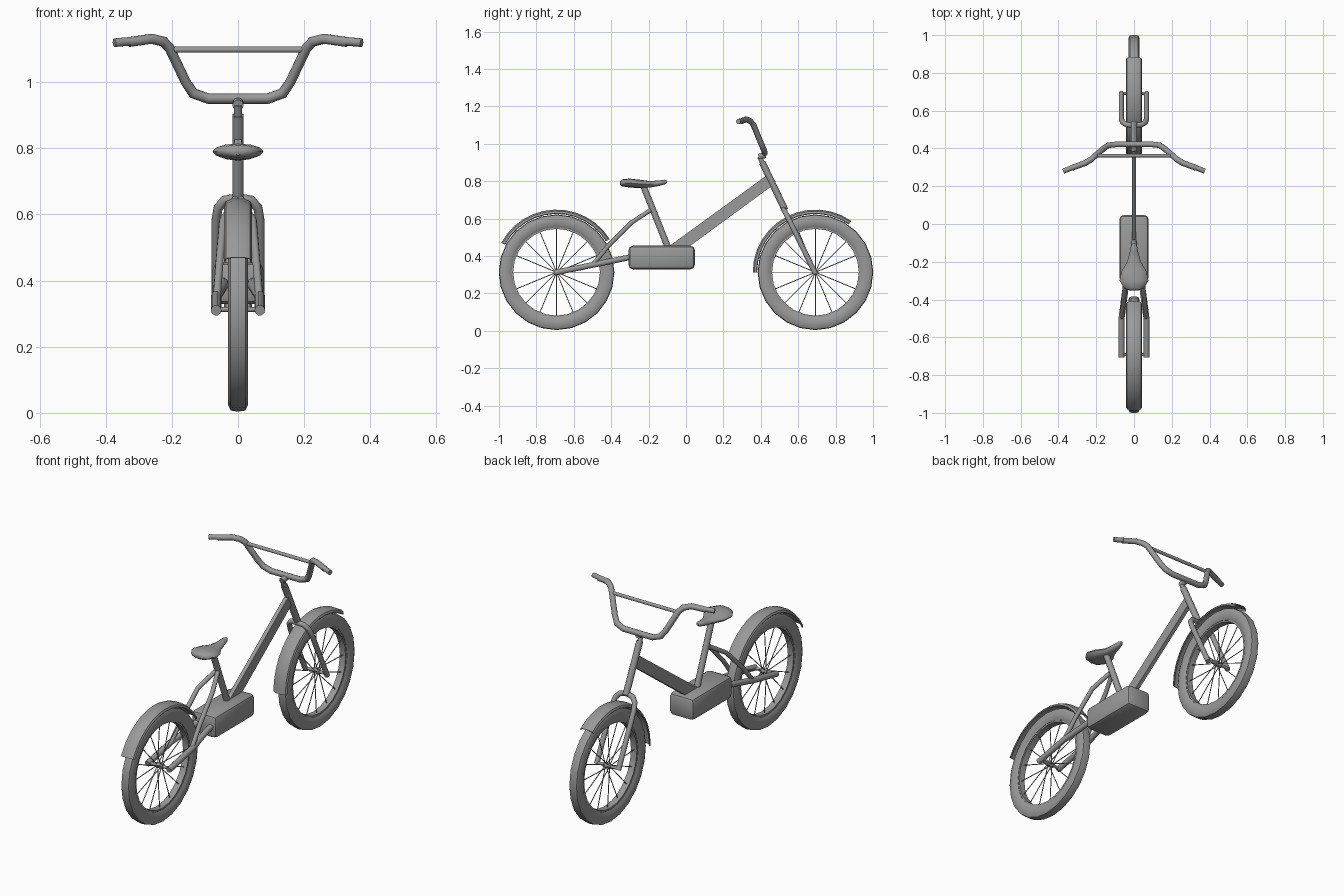
import bpy, bmesh, math
from mathutils import Vector

if "Cube" in bpy.data.objects:
    bpy.data.objects.remove(bpy.data.objects["Cube"])

GREY = bpy.data.materials.new("mid grey")
GREY.diffuse_color = (0.32, 0.32, 0.32, 1)
GREY.use_nodes = True
GREY.node_tree.nodes["Principled BSDF"].inputs["Base Color"].default_value = GREY.diffuse_color


def finish(obj, angle=40):
    obj.data.materials.clear()
    obj.data.materials.append(GREY)
    bpy.ops.object.select_all(action='DESELECT')
    obj.select_set(True)
    bpy.context.view_layer.objects.active = obj
    bpy.ops.object.shade_smooth_by_angle(angle=math.radians(angle))
    return obj


def mesh_object(name, bm, angle=40):
    bmesh.ops.recalc_face_normals(bm, faces=bm.faces)
    me = bpy.data.meshes.new(name)
    bm.to_mesh(me)
    bm.free()
    obj = bpy.data.objects.new(name, me)
    bpy.context.collection.objects.link(obj)
    return finish(obj, angle)


def loft(name, rings, closed=False, angle=40):
    """Skin a list of equal point rings; cap the ends unless closed."""
    bm = bmesh.new()
    vs = [[bm.verts.new(p) for p in ring] for ring in rings]
    n, m = len(vs), len(vs[0])
    for i in range(n if closed else n - 1):
        a, b = vs[i], vs[(i + 1) % n]
        for j in range(m):
            k = (j + 1) % m
            bm.faces.new((a[j], a[k], b[k], b[j]))
    if not closed:
        bm.faces.new(vs[0])
        bm.faces.new(vs[-1])
    return mesh_object(name, bm, angle)


def tube(name, pts, r, sides=10):
    """Round tube along a path, mitred at the bends."""
    pts = [Vector(p) for p in pts]
    dirs = [(b - a).normalized() for a, b in zip(pts, pts[1:])]
    up = Vector((0, 0, 1)) if abs(dirs[0].z) < 0.8 else Vector((1, 0, 0))
    u = dirs[0].cross(up).normalized()
    v = dirs[0].cross(u)
    ring = []
    for j in range(sides):
        t = math.tau * j / sides
        ring.append(pts[0] + r * (u * math.cos(t) + v * math.sin(t)))
    rings = [ring]
    for i in range(1, len(pts)):
        d = dirs[i - 1]
        n = (d + dirs[i]).normalized() if i < len(dirs) else d
        # slide each point along the segment to the mitre plane
        ring = [p + d * ((pts[i] - p).dot(n) / d.dot(n)) for p in ring]
        rings.append(ring)
    return loft(name, rings, angle=45)


def revolve(name, profile, cy, cz, a0, a1, steps, closed, angle=40):
    """Sweep an (x, radius) profile around the wheel axis."""
    rings = []
    for i in range(steps if closed else steps + 1):
        a = math.radians(a0 + (a1 - a0) * i / steps)
        rings.append([(x, cy + r * math.cos(a), cz + r * math.sin(a)) for x, r in profile])
    return loft(name, rings, closed, angle)


def mirrored(pts):
    return [(-x, y, z) for x, y, z in pts]


def both_sides(name, pts, r):
    tube("left_" + name, mirrored(pts), r)
    tube("right_" + name, pts, r)


# Wheels with tyre, rim, hub and spokes
WY, WZ = 0.692, 0.313
TYRE = [(-.02, .241), (-.03, .258), (-.03, .29), (-.022, .306), (0, .309),
        (.022, .306), (.03, .29), (.03, .258), (.02, .241)]
RIM = [(-.018, .232), (-.018, .246), (.018, .246), (.018, .232)]
for label, cy in (("front", WY), ("rear", -WY)):
    revolve(label + "_tyre", TYRE, cy, WZ, 0, 360, 24, True)
    revolve(label + "_rim", RIM, cy, WZ, 0, 360, 24, True)
    tube(label + "_axle", [(-.075, cy, WZ), (.075, cy, WZ)], .008)
    tube(label + "_hub", [(-.022, cy, WZ), (.022, cy, WZ)], .014)
    for i in range(16):
        a = math.tau * i / 16
        c, s = math.cos(a), math.sin(a)
        side = .012 if i % 2 else -.012
        tube(f"{label}_spoke_{i + 1}", [(side, cy + .01 * c, WZ + .01 * s),
                                        (0, cy + .236 * c, WZ + .236 * s)], .0025, 5)

# Mudguards: thin arched shells
outer = [(-.042, .316), (-.037, .327), (-.018, .335), (.018, .335), (.037, .327), (.042, .316)]
inner = [(x * .92, r - .004) for x, r in reversed(outer)]
revolve("front_mudguard", outer + inner, WY, WZ, 180, 55, 12, False, 30)
revolve("rear_mudguard", outer + inner, -WY, WZ, 152, 32, 12, False, 30)

# Motor housing
bm = bmesh.new()
bmesh.ops.create_cube(bm, size=1)
for v in bm.verts:
    v.co = (v.co.x * .155, -.13 + v.co.y * .355, .392 + v.co.z * .126)
bmesh.ops.bevel(bm, geom=bm.edges[:], offset=.024, segments=2, profile=.5, affect='EDGES')
mesh_object("motor_housing", bm, 30)

# Flat main beam
beam = [(-.10, .445), (.01, .445), (.46, .775), (.437, .835)]
loft("main_beam", [[(x, y, z) for y, z in beam] for x in (-.011, .011)], angle=30)

# Seat post
tube("seat_post", [(0, -.09, .43), (0, -.232, .785)], .017)

# Head tube, steering column and stem clamp
tube("head_tube", [(0, .53, .645), (0, .408, .90)], .018)
tube("steering_column", [(0, .41, .895), (0, .393, .932)], .013)
tube("stem_clamp", [(0, .388, .93), (0, .425, .94)], .017)

# Fork: one arch running down both sides of the wheel
leg = [(.012, .522, .648), (.04, .526, .643), (.06, .538, .62), (.067, .558, .58),
       (.067, WY, .305)]
tube("fork", mirrored(leg)[::-1] + leg, .014)

# Rear stays
both_sides("chain_stay", [(.066, -.705, .310), (.066, -.50, .352), (.045, -.34, .385),
                          (.045, -.28, .397)], .016)
both_sides("seat_stay", [(.064, -.50, .352), (.056, -.415, .455), (.045, -.29, .58),
                         (.008, -.19, .645)], .012)

# Handlebar with cross brace
bar = [(.09, .422, .95), (.135, .417, .966), (.158, .402, 1.0), (.207, .36, 1.103),
       (.225, .343, 1.122), (.26, .322, 1.131), (.33, .297, 1.121)]
tube("handlebar", mirrored(bar)[::-1] + bar, .0155)
both_sides("grip", [(.262, .322, 1.129), (.374, .280, 1.119)], .0135)
tube("handlebar_brace", [(-.205, .362, 1.098), (.205, .362, 1.098)], .0095)

# Saddle: lens-shaped sections (y, half width, top, bottom)
SECTIONS = [(-.352, .022, .800, .780), (-.34, .052, .810, .772), (-.30, .077, .814, .766),
            (-.25, .066, .808, .763), (-.20, .036, .801, .765), (-.15, .023, .803, .773),
            (-.115, .016, .808, .782), (-.102, .007, .803, .790)]
rings = []
for y, w, top, bot in SECTIONS:
    mid, half = (top + bot) / 2, (top - bot) / 2
    ring = []
    for j in range(12):
        t = math.tau * j / 12
        ring.append((w * math.cos(t), y, mid + half * math.sin(t)))
    rings.append(ring)
loft("saddle", rings, angle=50)
